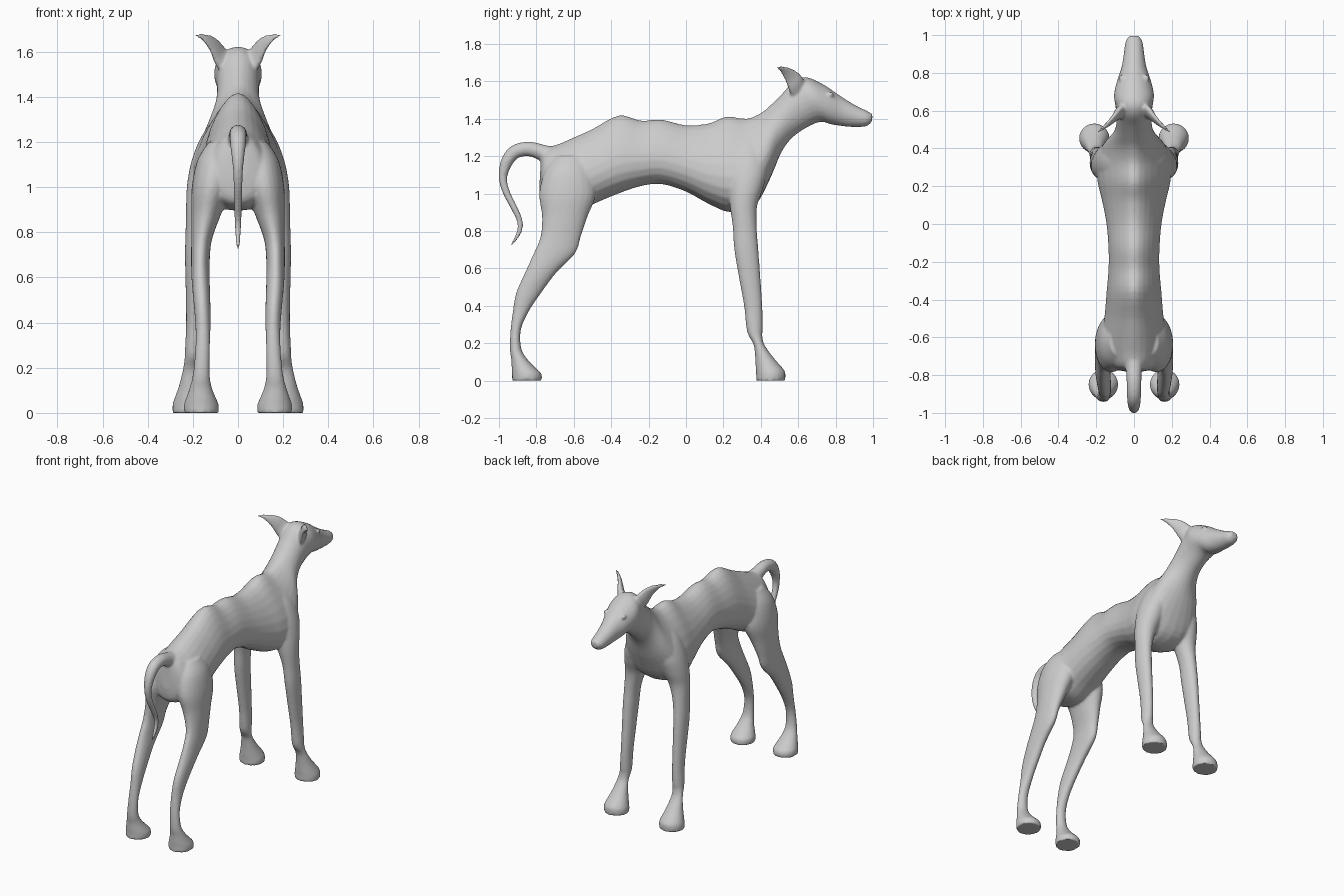
import bpy, bmesh, math
from mathutils import Vector

N = 24


def catmull(rows, steps=4):
    """Smoothly interpolate a list of equal-length number tuples."""
    out = []
    for i in range(len(rows) - 1):
        p = [rows[max(0, min(len(rows) - 1, i + k))] for k in (-1, 0, 1, 2)]
        for s in range(steps):
            t = s / steps
            out.append([0.5 * (2 * b + (c - a) * t + (2 * a - 5 * b + 4 * c - d) * t * t
                        + (3 * b - a - 3 * c + d) * t ** 3) for a, b, c, d in zip(*p)])
    return out + [list(rows[-1])]


def loft(name, rings):
    bm = bmesh.new()
    loops = [[bm.verts.new(p) for p in r] for r in rings]
    for a, b in zip(loops, loops[1:]):
        for i in range(N):
            j = (i + 1) % N
            bm.faces.new((a[i], a[j], b[j], b[i]))
    bm.faces.new(loops[0][::-1])
    bm.faces.new(loops[-1])
    bmesh.ops.recalc_face_normals(bm, faces=bm.faces[:])
    me = bpy.data.meshes.new(name)
    bm.to_mesh(me)
    bm.free()
    ob = bpy.data.objects.new(name, me)
    bpy.context.collection.objects.link(ob)
    return ob


ANG = [2 * math.pi * i / N for i in range(N)]


def ring(c, u, v):
    c, u, v = Vector(c), Vector(u), Vector(v)
    return [c + u * math.cos(a) + v * math.sin(a) for a in ANG]


parts = []

# torso, neck and head: top y,z / bottom y,z / half width / taper towards the spine
body = [(-.775, 1.19, -.785, 1.02, .04, 0), (-.75, 1.24, -.765, .93, .11, .15),
        (-.68, 1.265, -.67, .90, .155, .25), (-.60, 1.30, -.58, .90, .165, .3),
        (-.50, 1.345, -.48, .95, .15, .3), (-.36, 1.417, -.36, 1.0, .138, .35),
        (-.24, 1.39, -.24, 1.04, .13, .3), (-.13, 1.395, -.13, 1.05, .13, .3),
        (0, 1.365, 0, 1.01, .14, .3), (.12, 1.375, .12, .945, .16, .35),
        (.22, 1.412, .24, .90, .18, .45), (.32, 1.40, .37, .94, .18, .45),
        (.40, 1.43, .45, 1.08, .145, .4), (.46, 1.48, .51, 1.22, .105, .15),
        (.52, 1.54, .57, 1.30, .093, 0), (.58, 1.605, .65, 1.355, .097, 0),
        (.645, 1.622, .72, 1.383, .106, 0), (.74, 1.58, .775, 1.37, .09, 0),
        (.82, 1.525, .84, 1.36, .066, 0), (.90, 1.475, .905, 1.355, .054, 0),
        (.965, 1.443, .965, 1.36, .045, 0), (.997, 1.425, .995, 1.385, .025, 0)]
rings = []
for yt, zt, yb, zb, w, k in catmull(body):
    rings.append([(w * math.sin(a) * (1 - k * math.cos(a)),
                   (yt + yb) / 2 + (yt - yb) / 2 * math.cos(a),
                   (zt + zb) / 2 + (zt - zb) / 2 * math.cos(a)) for a in ANG])
parts.append(loft("body", rings))

# legs: z, back y, front y, inner x, outer x
hind = [(0, -.93, -.77, .085, .24), (.035, -.93, -.772, .085, .24), (.06, -.932, -.795, .095, .232),
        (.11, -.934, -.845, .115, .215), (.17, -.942, -.88, .125, .20),
        (.27, -.938, -.883, .125, .19), (.37, -.926, -.84, .122, .188), (.47, -.908, -.773, .122, .195),
        (.58, -.86, -.69, .125, .205), (.68, -.815, -.592, .125, .208), (.77, -.778, -.562, .115, .207),
        (.88, -.77, -.525, .075, .207), (1.0, -.785, -.48, .03, .205), (1.12, -.755, -.50, .02, .18),
        (1.2, -.70, -.54, .02, .13)]
fore = [(0, .375, .53, .13, .29), (.035, .375, .532, .13, .29), (.06, .373, .522, .137, .283),
        (.12, .37, .47, .155, .262), (.19, .362, .42, .168, .245), (.24, .335, .408, .165, .237),
        (.28, .323, .41, .162, .235), (.40, .31, .408, .16, .23), (.55, .283, .398, .155, .232),
        (.70, .258, .387, .148, .235), (.82, .25, .378, .135, .232), (.93, .235, .38, .10, .23),
        (1.02, .225, .41, .06, .225), (1.12, .22, .435, .04, .205), (1.22, .23, .43, .03, .165),
        (1.3, .26, .40, .03, .11)]
for label, rows in (("hind_leg", hind), ("front_leg", fore)):
    for s in (-1, 1):
        parts.append(loft(label, [
            ring((s * (xi + xo) / 2, (y0 + y1) / 2, z), ((xo - xi) / 2, 0, 0), (0, (y1 - y0) / 2, 0))
            for z, y0, y1, xi, xo in catmull(rows)]))

# tail: y, z, radius
tail = [(-.68, 1.18, .07), (-.76, 1.215, .045), (-.84, 1.238, .039), (-.915, 1.222, .037),
        (-.96, 1.165, .032), (-.979, 1.085, .023), (-.962, 1.01, .020), (-.925, .935, .018),
        (-.892, .865, .016), (-.888, .81, .014), (-.91, .76, .010), (-.935, .722, .006)]
pts = catmull(tail)
rings = []
for i, (y, z, r) in enumerate(pts):
    a, b = pts[max(i - 1, 0)], pts[min(i + 1, len(pts) - 1)]
    t = Vector((0, b[0] - a[0], b[1] - a[1])).normalized()
    rings.append(ring((0, y, z), (r, 0, 0), Vector((0, -t.z, t.y)) * r))
parts.append(loft("tail", rings))

# ears: x, y, z, half width, half thickness
ear = [(.06, .60, 1.555, .055, .03), (.085, .585, 1.59, .052, .024), (.105, .562, 1.625, .042, .017),
       (.132, .535, 1.652, .03, .012), (.162, .51, 1.669, .016, .009), (.19, .485, 1.674, .006, .006)]
for s in (-1, 1):
    rings = []
    for x, y, z, w, h in catmull(ear):
        rings.append(ring((s * x, y, z), Vector((-s * .25, .65, .72)) * w, Vector((s * .75, .5, -.3)) * h))
    parts.append(loft("ear", rings))

# eyes and nose
for s in (-1, 1):
    parts.append(loft("eye", [ring((s * .066, .772, 1.528 + .015 * math.cos(p)),
                                   (.015 * math.sin(p), 0, 0), (0, .02 * math.sin(p), 0))
                              for p in [0.1 + 2.94 * i / 8 for i in range(9)]]))

# merge into one skin and soften the joins
bpy.ops.object.select_all(action='DESELECT')
for p in parts:
    p.select_set(True)
bpy.context.view_layer.objects.active = parts[0]
bpy.ops.object.join()
dog = bpy.context.object
dog.name = "dog_body"
m = dog.modifiers.new("merge", 'REMESH')
m.mode = 'VOXEL'
m.voxel_size = 0.008
m2 = dog.modifiers.new("soften", 'SMOOTH')
m2.factor = 0.5
m2.iterations = 5
for name in ("merge", "soften"):
    bpy.ops.object.modifier_apply(modifier=name)
bpy.ops.object.shade_smooth_by_angle(angle=math.radians(50))
